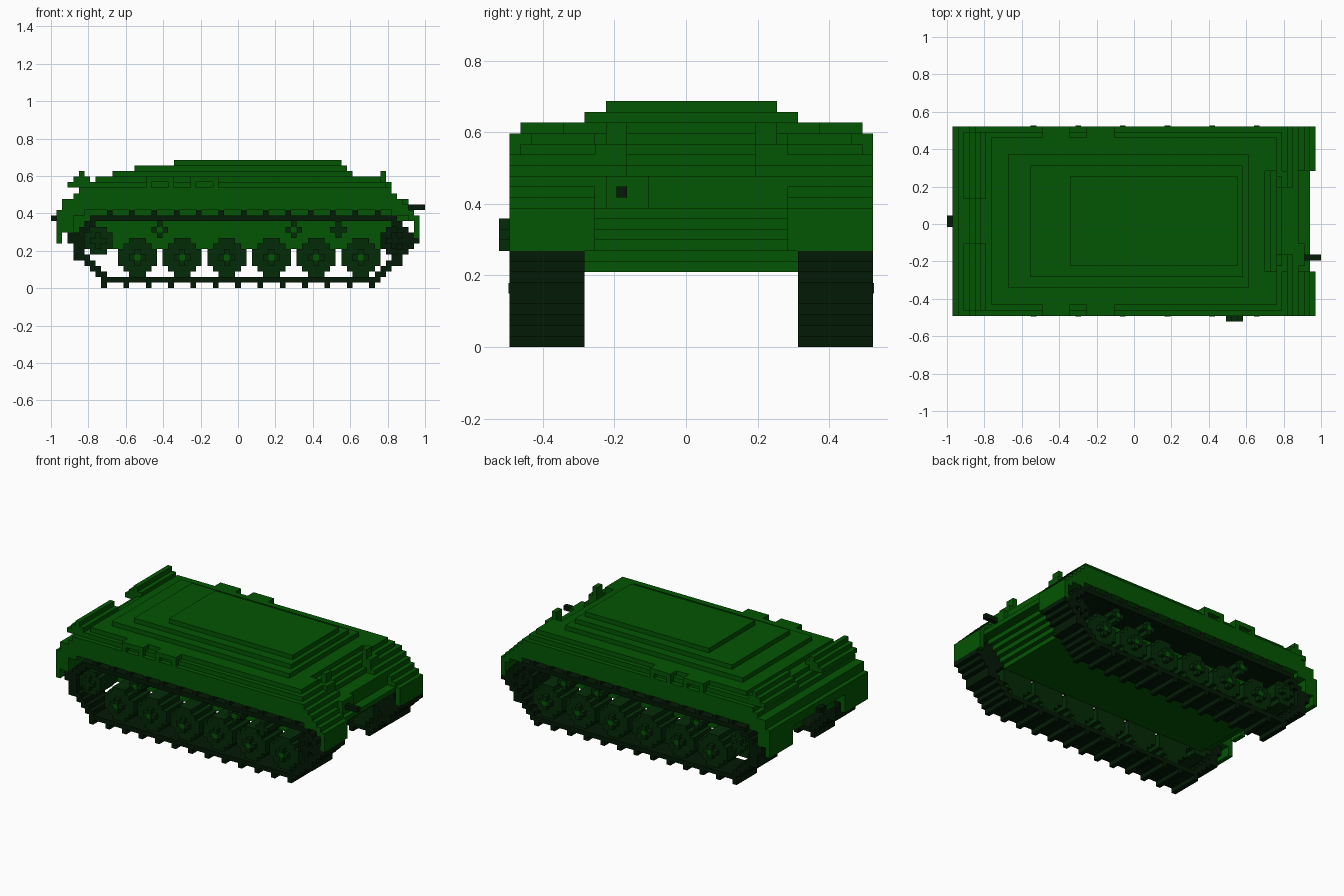
import bpy
import bmesh
from mathutils import Matrix, Vector

if "Cube" in bpy.data.objects:
    bpy.data.objects.remove(bpy.data.objects["Cube"], do_unlink=True)

V = 2 / 67                       # size of one block
ORIGIN = Vector((-1, -17.5 * V, 0))


def material(name, rgb):
    m = bpy.data.materials.new(name)
    m.use_nodes = True
    m.diffuse_color = (*rgb, 1)
    m.node_tree.nodes["Principled BSDF"].inputs["Base Color"].default_value = (*rgb, 1)
    return m


GREEN = material("hull green", (0.0010, 0.090, 0.0010))
WHEEL = material("wheel dark green", (0.0012, 0.024, 0.0020))
TRACK = material("track blackish green", (0.0010, 0.0100, 0.0014))


def blocks(name, mat, boxes, mirror=False):
    """Boxes (i0, i1, j0, j1, k0, k1) in block units; mirror copies them to the far side."""
    bm = bmesh.new()
    if mirror:
        boxes = boxes + [(a, b, 36 - d, 36 - c, e, f) for a, b, c, d, e, f in boxes]
    for i0, i1, j0, j1, k0, k1 in boxes:
        lo, hi = Vector((i0, j0, k0)), Vector((i1, j1, k1))
        mat4 = Matrix.Translation(ORIGIN + (lo + hi) / 2 * V) @ Matrix.Diagonal((*((hi - lo) * V), 1))
        bmesh.ops.create_cube(bm, size=1, matrix=mat4)
    me = bpy.data.meshes.new(name)
    bm.to_mesh(me)
    bm.free()
    me.materials.append(mat)
    ob = bpy.data.objects.new(name, me)
    bpy.context.collection.objects.link(ob)
    return ob


def disc(ci, ck, half_widths, j0, j1):
    """Blocky disc: half width of each row, from the bottom row to the top."""
    h = len(half_widths) / 2
    return [(ci - w, ci + w, j0, j1, ck - h + n, ck - h + n + 1) for n, w in enumerate(half_widths)]


# Upper hull layers: level, rear end, centre front end, side front end, side inset
layers = [(14, 2, 63, 64, 1), (15, 2, 63, 63, 1), (16, 4, 60, 62, 1),
          (17, 5, 59, 61, 1), (18, 6, 58, 60, 2), (19, 8, 57, 59, 3)]
blocks("upper_hull", GREEN, [(a, c, 9, 27, k, k + 1) for k, a, c, s, j in layers])
blocks("upper_hull_sides", GREEN, [(a, s, j, 9, k, k + 1) for k, a, c, s, j in layers], mirror=True)

# Roof: three stepped plates
blocks("roof", GREEN, [(11, 54, 6, 30, 20, 21), (15, 53, 8, 28, 21, 22), (22, 52, 10, 26, 22, 23)])

# Lower hull between the tracks, tapering downwards
lower = [(8, 59), (6, 60), (5, 61), (4, 62), (3, 63), (3, 65), (3, 63)]
blocks("lower_hull", GREEN, [(a, b, 8, 28, 7 + n, 8 + n) for n, (a, b) in enumerate(lower)])

# Fender ends and mudflaps
blocks("fender_ends", GREEN, [
    (61, 65, 1, 9, 13, 14), (64, 66, 1, 9, 12, 13), (65, 66, 1, 9, 9, 12),
    (1, 6, 1, 9, 13, 14), (1, 4, 1, 9, 10, 13), (1, 2, 1, 9, 8, 10)], mirror=True)
blocks("end_plate", GREEN, [(1, 3, 9, 27, 12, 14)])
blocks("end_boxes", GREEN, [(2, 3, 11, 14, 10, 12)], mirror=True)

# Raised rails on the sloped end
blocks("end_rails", GREEN, [(5, 6, 2, 14, 18, 21), (4, 7, 2, 14, 19, 20),
                            (3, 6, 2, 14, 18, 19)], mirror=True)

# Lamp columns standing in the recess of the other slope
blocks("lamp_columns", GREEN, [(59, 60, 10, 12, 16, 21), (60, 62, 9, 12, 16, 17),
                               (59, 61, 9, 12, 17, 19)], mirror=True)

# Vision boxes with a recessed window along the upper side walls
vision = []
for i in (17, 25):
    vision += [(i, i + 5, 1, 3, 19, 20), (i, i + 1, 1, 2, 18, 19), (i + 4, i + 5, 1, 2, 18, 19)]
blocks("vision_boxes", GREEN, vision, mirror=True)

# Gun mount, gun stub and tow hook
blocks("gun_mount", GREEN, [(63, 64, 10, 14, 13, 16)])
blocks("gun_stub", TRACK, [(64, 67, 11, 12, 14, 15)])
blocks("tow_hook", TRACK, [(0, 1, 17, 19, 12, 13)])

# Track belt: walk a closed path of blocks, then add the cleats
path = [(9, 1), (58, 1), (64, 7), (64, 9), (61, 12), (7, 12), (4, 9), (4, 7), (5, 5), (9, 1)]
belt = []
for (a, b), (c, d) in zip(path, path[1:]):
    if b == d:
        belt.append((min(a, c), max(a, c) + 1, 1, 8, b, b + 1))
        continue
    n = max(abs(c - a), abs(d - b))
    for s in range(n):
        i, k = round(a + (c - a) * s / n), round(b + (d - b) * s / n)
        belt.append((i - (a > 50), i + 1 + (a < 10), 1, 8, k, k + 1))
cleats = [(i, i + 1, 1, 8, 0, 1) for i in range(9, 58, 4)]
cleats += [(i, i + 1, 1, 8, 13, 14) for i in range(10, 59, 4)]
cleats += [(i, i + 1, 1, 8, k, k + 1) for i, k in ((4, 5), (3, 8), (3, 9), (62, 4), (65, 8))]
blocks("track_belts", TRACK, belt, mirror=True)
blocks("track_cleats", TRACK, cleats, mirror=True)

# Road wheels with a raised cross-shaped hub and a green cap
RIM = (1.5, 2.5, 3.5, 3.5, 3.5, 2.5, 1.5)
PLUS = (0.5, 1.5, 0.5)
wheels, caps = [], []
for n in range(6):
    c = 15.5 + 8 * n
    wheels += disc(c, 5.5, RIM, 2, 8) + disc(c, 5.5, PLUS, 1, 2)
    caps.append((c - 0.5, c + 0.5, 0.9, 2, 5, 6))
blocks("road_wheels", WHEEL, wheels, mirror=True)

# Return rollers under the upper run of the track
rollers = []
for c in (19.5, 43.5, 51.5):
    rollers += disc(c, 10.5, PLUS, 2, 8)
    caps.append((c - 0.5, c + 0.5, 1.9, 3, 10, 11))
blocks("return_rollers", WHEEL, rollers, mirror=True)
blocks("outer_roller", WHEEL, disc(51.5, 10.5, PLUS, 0, 2))
blocks("wheel_caps", GREEN, caps, mirror=True)

# Idler and drive sprocket
SPROCKET = (1.5, 2.5, 2.5, 2.5, 1.5)
blocks("idler_wheels", WHEEL, disc(8.5, 8.5, SPROCKET, 2, 8) + disc(8.5, 8.5, PLUS, 1, 2), mirror=True)
blocks("drive_sprockets", TRACK, disc(61.5, 8.5, SPROCKET, 2, 8) + disc(61.5, 8.5, PLUS, 1, 2), mirror=True)
